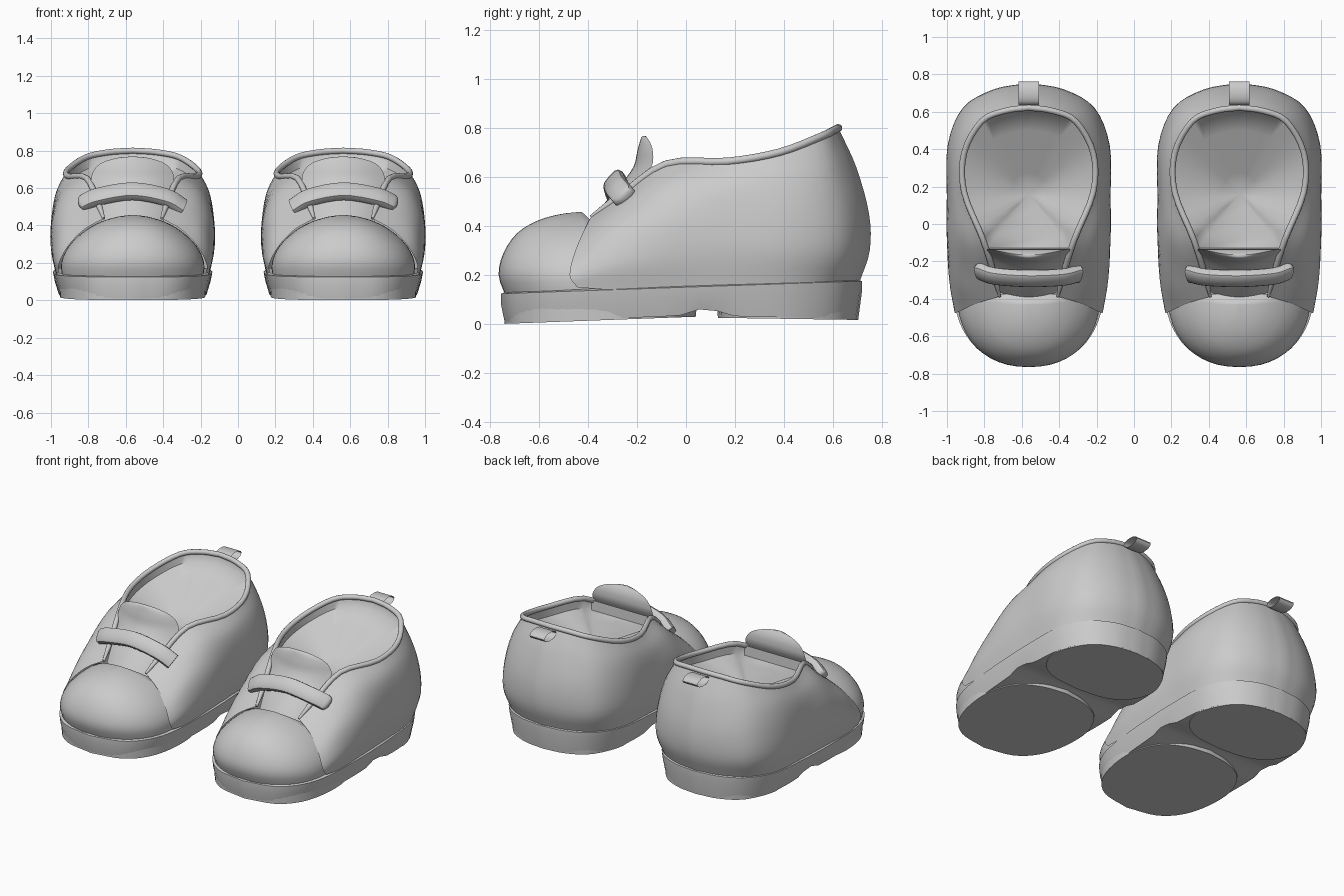
import bpy, bmesh, math
from mathutils import Vector

if "Cube" in bpy.data.objects:
    bpy.data.objects.remove(bpy.data.objects["Cube"])

grey = bpy.data.materials.new("light_grey")
grey.diffuse_color = (0.6, 0.6, 0.6, 1)
grey.use_nodes = True
grey.node_tree.nodes["Principled BSDF"].inputs["Base Color"].default_value = grey.diffuse_color
OFFSET = 0.563


def spline(pts, n):
    """Smooth curve through the points, n steps per segment."""
    p = [Vector(q) for q in pts]
    p = [2 * p[0] - p[1]] + p + [2 * p[-1] - p[-2]]
    out = []
    for i in range(1, len(p) - 2):
        a, b, c, d = p[i - 1:i + 3]
        for k in range(n):
            t = k / n
            out.append(0.5 * (2 * b + (c - a) * t + (2 * a - 5 * b + 4 * c - d) * t * t
                              + (3 * b - a - 3 * c + d) * t ** 3))
    return out + [p[-2]]


def mirrored(half):
    """Continue a list that ends on x = 0 to the other side."""
    return half + [Vector((-q.x, *q[1:])) for q in reversed(half[:-1])]


def pair(name, verts, faces, angle=40, closed=False):
    """Make the part for the right shoe and its mirror image for the left shoe."""
    for side, s in (("right", 1), ("left", -1)):
        me = bpy.data.meshes.new(name)
        me.from_pydata([(s * (v[0] + OFFSET), v[1], v[2]) for v in verts], [],
                       [f if s > 0 else f[::-1] for f in faces])
        bm = bmesh.new()
        bm.from_mesh(me)
        bmesh.ops.remove_doubles(bm, verts=bm.verts, dist=0.0005)
        if closed:
            bmesh.ops.recalc_face_normals(bm, faces=bm.faces)
        bm.to_mesh(me)
        bm.free()
        me.materials.append(grey)
        ob = bpy.data.objects.new(f"{name}_{side}", me)
        bpy.context.collection.objects.link(ob)
        bpy.ops.object.select_all(action='DESELECT')
        ob.select_set(True)
        bpy.context.view_layer.objects.active = ob
        bpy.ops.object.shade_smooth_by_angle(angle=math.radians(angle))


def grid(rows, wrap=False, caps=False):
    """Vertices and faces of a loft through equal rows of points."""
    n = len(rows[0])
    faces = [(i * n + j, (i + 1) * n + j, (i + 1) * n + (j + 1) % n, i * n + (j + 1) % n)
             for i in range(len(rows) - 1) for j in range(n if wrap else n - 1)]
    if caps:
        last = (len(rows) - 1) * n
        faces += [tuple(range(n))[::-1], tuple(range(last, last + n))]
    return [p for r in rows for p in r], faces


def sweep(path, section, power=1):
    """Tube along a path; section(i) gives (half width, half height, side axis or None)."""
    rows = []
    bend = lambda v: math.copysign(abs(v) ** power, v) if abs(v) > 1e-6 else 0
    for i, p in enumerate(path):
        t = (path[min(i + 1, len(path) - 1)] - path[max(i - 1, 0)]).normalized()
        w, h, axis = section(i)
        a = (axis - t * axis.dot(t)).normalized() if axis else t.cross(Vector((0, 0, 1))).normalized()
        b = t.cross(a)
        rows.append([p + a * w * bend(math.cos(k * math.pi / 6)) + b * h * bend(math.sin(k * math.pi / 6))
                     for k in range(12)])
    return grid(rows, wrap=True, caps=True)


# Upper: columns from the flap front edge round to the heel, bottom to rim
columns = [
    [(.395, -.445, .15), (.393, -.475, .2), (.345, -.455, .29), (.26, -.418, .378), (.155, -.388, .437)],
    [(.408, -.3, .14), (.425, -.3, .25), (.385, -.3, .38), (.3, -.29, .46), (.185, -.27, .52)],
    [(.412, -.08, .145), (.437, -.08, .28), (.425, -.08, .44), (.36, -.08, .57), (.245, -.08, .652)],
    [(.412, .15, .15), (.437, .15, .3), (.43, .15, .45), (.405, .15, .57), (.345, .17, .663)],
    [(.4, .42, .16), (.432, .42, .3), (.425, .415, .46), (.395, .4, .6), (.345, .38, .7)],
    [(.315, .59, .165), (.35, .62, .3), (.345, .61, .46), (.315, .58, .62), (.25, .55, .765)],
    [(.165, .68, .17), (.185, .718, .3), (.185, .71, .47), (.16, .662, .65), (.125, .605, .792)],
    [(0, .708, .17), (0, .75, .3), (0, .747, .45), (0, .695, .64), (0, .622, .80)]]
levels = [mirrored(spline(row, 4)) for row in zip(*columns)]
upper = [spline(col, 4) for col in zip(*levels)]
pair("upper", *grid(upper))

# Piping along the opening, thinner at the two front ends
rim = [col[-1] for col in upper]
size = lambda i: .016 * min(1, .45 + .18 * min(i, len(rim) - 1 - i))
pair("rim_piping", *sweep(rim, lambda i: (size(i), size(i), None)), closed=True)

# Lining: short wall below the rim, then a hollow running down to one low point
low = Vector((0, .16, .49))
top = [p for p in rim if p.y > -.17]
wall = [Vector((p.x * .985, .16 + (p.y - .16) * .985, p.z - .065)) for p in top]
lining = [top, wall] + [[w.lerp(low, t) for w in wall] for t in (.25, .5, .75, 1)]
pair("lining", *grid(lining, wrap=True), angle=60)

# Toe cap: stacked half ovals (z, half width, front y)
rows = []
for z, a, yf in spline([(.11, .375, -.735), (.2, .382, -.765), (.29, .342, -.745), (.37, .26, -.69),
                        (.42, .17, -.61), (.447, .08, -.52), (.457, .0, -.44)], 3):
    back = -.375 - .05 * max(0, (z - .41) / .047)
    ring = []
    for k in range(25):
        t = math.pi * k / 24
        c, s = math.cos(t), abs(math.sin(t))
        ring.append((a * math.copysign(abs(c) ** .9, c), back + (yf - back) * s ** .9, z))
    rows.append(ring)
pair("toe_cap", *grid(rows, wrap=True), closed=True, angle=60)

# Tongue: rows of (half width, y, z, depth), rounded in front and nearly flat behind
rows = []
for hw, y, z, depth in spline([(.16, -.41, .40, .05), (.175, -.34, .485, .05), (.19, -.27, .565, .055),
                               (.222, -.215, .64, .073), (.205, -.2, .70, .065), (.16, -.19, .738, .045),
                               (.08, -.182, .762, .022), (.02, -.175, .768, .01)], 3):
    front = [(hw * u / 6, y + depth * (u / 6) ** 2, z - .02 * (u / 6) ** 2 * (z < .62)) for u in range(-6, 7)]
    rows.append(front + [(hw * u / 6, y + depth, z - .02 * (z < .62)) for u in range(5, -6, -1)])
pair("tongue", *grid(rows, wrap=True, caps=True), closed=True, angle=60)

# Fastening strap over the tongue, rounded at the outer end
path = spline([(-.27, -.265, .498), (-.18, -.285, .55), (0, -.292, .583), (.18, -.28, .555),
               (.26, -.255, .523), (.285, -.248, .51)], 4)
slope = Vector((0, .65, .75))
ends = {len(path) - 1: .35, len(path) - 2: .65, len(path) - 3: .82, len(path) - 4: .93}
pair("strap", *sweep(path, lambda i: (.05 * ends.get(i, 1), .03 * ends.get(i, 1), slope), .6), closed=True)

# Pull tab: open flattened loop at the heel
loop = [(.70 + .062 * math.cos(k * math.pi / 8), .775 + .028 * math.sin(k * math.pi / 8)) for k in range(16)]
pair("pull_tab", *grid([[(x, y, z) for y, z in loop] for x in (-.055, .055)], wrap=True), closed=True)


def outline(half, n=4):
    """Closed outline from half an outline that starts and ends on x = 0."""
    pts = spline(half, n)
    return pts + [Vector((-p.x, p.y)) for p in reversed(pts[1:-1])]


def across(ring, start):
    """Faces filling a mirrored outline with strips from side to side."""
    n = len(ring)
    idx = lambda k: start + k % n
    return [tuple(dict.fromkeys((idx(k), idx(k + 1), idx(-k - 1), idx(-k)))) for k in range(n // 2)]


# Sole slab with a raised arch
edge = outline([(0, -.755), (.2, -.715), (.325, -.6), (.39, -.42), (.415, -.1), (.415, .2),
                (.395, .44), (.305, .61), (.16, .695), (0, .718)])
ground = lambda y: .027 - .015 * y if y > .08 else max(0, .028 + .037 * y)
rise = lambda y: ground(y) + .006 + .03 * math.exp(-((y - .09) / .07) ** 2)
rows = [[(p.x * .95, p.y * .98, rise(p.y)) for p in edge],
        [(p.x, p.y, .105 + .035 * p.y) for p in edge],
        [(p.x * 1.02, p.y, .15 + .035 * p.y) for p in edge],
        [(p.x * .97, p.y * .97, .158 + .035 * p.y) for p in edge]]
verts, faces = grid(rows, wrap=True)
pair("sole", verts, faces + across(edge, 0) + across(edge, 3 * len(edge)), closed=True)

# Forefoot and heel treads
for name, half, cy in (
        ("front_tread", [(0, -.74), (.2, -.70), (.32, -.59), (.378, -.42), (.38, -.22), (.3, -.06),
                         (.16, .015), (0, .04)], -.35),
        ("heel_tread", [(0, .13), (.2, .155), (.33, .24), (.38, .4), (.295, .595), (.155, .68), (0, .703)], .42)):
    ring = outline(half)
    rows = [[(p.x, p.y, ground(p.y)) for p in ring],
            [(p.x * 1.015, cy + (p.y - cy) * 1.015, .1) for p in ring]]
    verts, faces = grid(rows, wrap=True)
    pair(name, verts, faces + across(ring, 0) + across(ring, len(ring)), closed=True)
